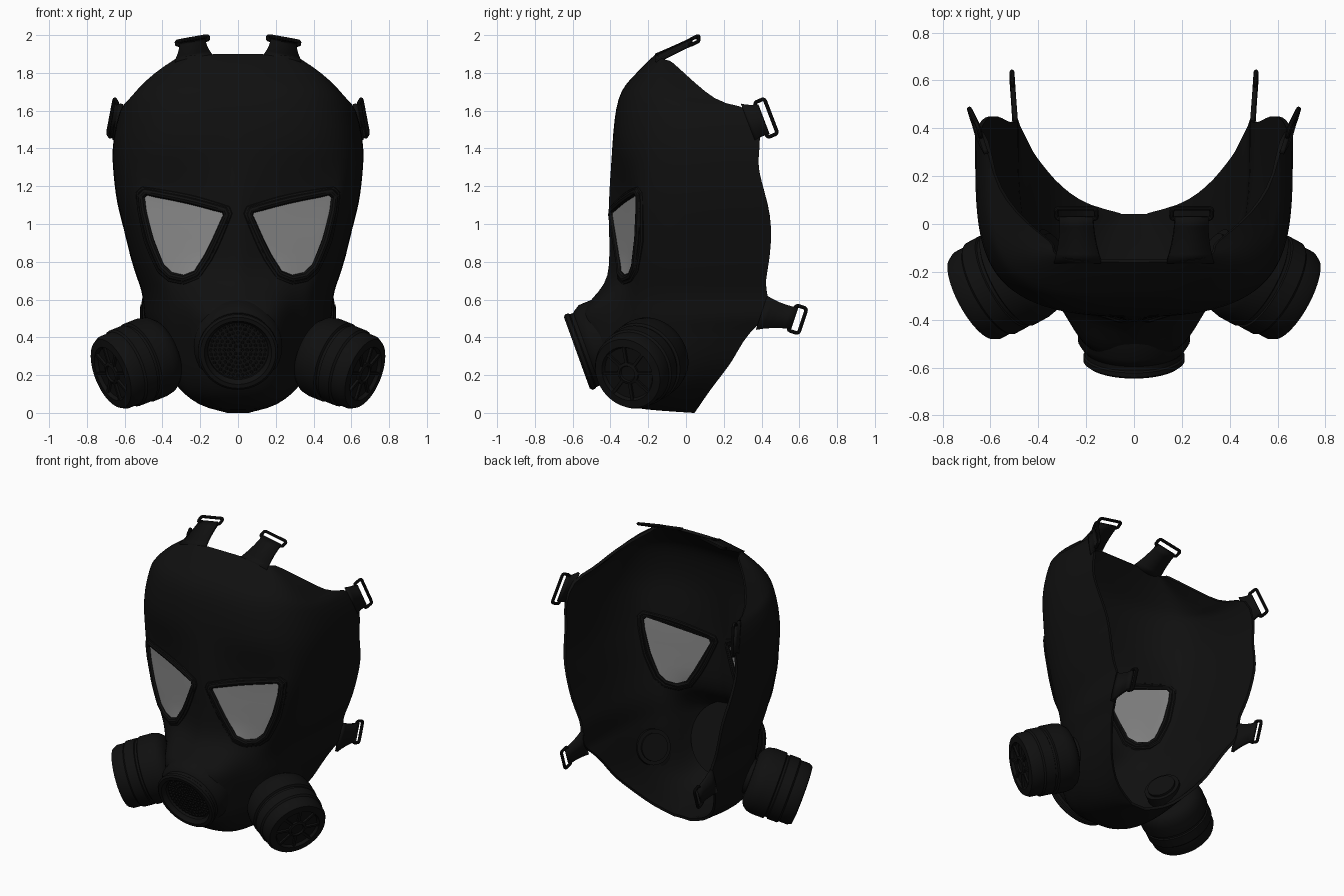
import bpy, bmesh, math
from mathutils import Vector, Matrix
from mathutils.bvhtree import BVHTree

if "Cube" in bpy.data.objects:
    bpy.data.objects.remove(bpy.data.objects["Cube"])

rubber = bpy.data.materials.new("black_rubber")
rubber.diffuse_color = (0.005, 0.005, 0.005, 1)
rubber.use_nodes = True
rubber.node_tree.nodes["Principled BSDF"].inputs["Base Color"].default_value = rubber.diffuse_color
glass = bpy.data.materials.new("grey_lens")
glass.diffuse_color = (0.25, 0.25, 0.25, 1)
glass.use_nodes = True
glass.node_tree.nodes["Principled BSDF"].inputs["Base Color"].default_value = glass.diffuse_color


def make(name, bm, mirror=False, mat=rubber):
    me = bpy.data.meshes.new(name)
    bm.to_mesh(me)
    bm.free()
    ob = bpy.data.objects.new(name, me)
    bpy.context.collection.objects.link(ob)
    me.materials.append(mat)
    if mirror:
        ob.modifiers.new("mirror", 'MIRROR')
    return ob


def bake(ob):
    dg = bpy.context.evaluated_depsgraph_get()
    me = bpy.data.meshes.new_from_object(ob.evaluated_get(dg))
    ob.modifiers.clear()
    ob.data = me


def axis_frame(origin, n):
    return Matrix.Translation(origin) @ Vector(n).to_track_quat('Z', 'Y').to_matrix().to_4x4()


def lathe(bm, profile, M, n=40):
    rings = []
    for r, h in profile:
        rings.append([bm.verts.new(M @ Vector((r * math.cos(2 * math.pi * i / n),
                                               r * math.sin(2 * math.pi * i / n), h)))
                      for i in range(n)])
    for a, b in zip(rings, rings[1:]):
        for i in range(n):
            j = (i + 1) % n
            bm.faces.new((a[i], a[j], b[j], b[i]))
    bm.faces.new(rings[0][::-1])
    bm.faces.new(rings[-1])


def tube(name, loops, radius):
    cu = bpy.data.curves.new(name, 'CURVE')
    cu.dimensions = '3D'
    cu.bevel_depth = radius
    cu.bevel_resolution = 3
    for pts in loops:
        sp = cu.splines.new('POLY')
        sp.points.add(len(pts) - 1)
        for q, p in zip(sp.points, pts):
            q.co = (*p, 1)
        sp.use_cyclic_u = True
    tmp = bpy.data.objects.new(name, cu)
    bpy.context.collection.objects.link(tmp)
    me = bpy.data.meshes.new_from_object(tmp.evaluated_get(bpy.context.evaluated_depsgraph_get()))
    bpy.data.objects.remove(tmp)
    bm = bmesh.new()
    bm.from_mesh(me)
    return make(name, bm)


# Face shell: rows of (front y, front z, snout bulge, edge x, edge y, edge z)
rows = [(.04, 0, 0, .06, .045, 0), (-.15, .012, 0, .2, .08, .05), (-.27, .025, .01, .28, .13, .12),
        (-.33, .06, .05, .35, .19, .2), (-.36, .13, .09, .4, .25, .28), (-.38, .22, .12, .44, .3, .38),
        (-.39, .4, .15, .47, .37, .46), (-.395, .5, .165, .5, .42, .5), (-.4, .56, .14, .5, .44, .58),
        (-.4, .645, .06, .51, .425, .65), (-.405, .72, .01, .53, .42, .7), (-.41, .85, 0, .57, .445, .82),
        (-.415, 1, 0, .605, .455, .98), (-.415, 1.15, 0, .64, .435, 1.1), (-.4, 1.3, 0, .655, .4, 1.22),
        (-.39, 1.42, 0, .665, .375, 1.33), (-.38, 1.55, 0, .665, .4, 1.44), (-.36, 1.67, 0, .625, .37, 1.62),
        (-.32, 1.74, 0, .59, .2, 1.63), (-.28, 1.78, 0, .54, .1, 1.7), (-.22, 1.845, 0, .45, 0, 1.79),
        (-.16, 1.9, 0, .34, -.08, 1.865)]
N = 20
bm = bmesh.new()
grid = []
for yf, zf, b, xe, ye, ze in rows:
    line = []
    e = .68 - .2 * min(1, max(0, (zf - .4) / .5))
    flat = max(0, min(1, (zf - .56) / .15, (1.4 - zf) / .22))  # flattened planes around the eyes
    for c in range(-N, N + 1):
        u = abs(c) / N
        t = math.pi / 2 * (0.4 * u + 0.6 * (3 * u * u - 2 * u ** 3))
        x = xe * math.sin(t) ** .7
        k = max(0, math.cos(t))
        y = ye + (yf - ye) * k ** e
        y += flat * max(0, yf + .32 * x - y)
        y -= b * math.exp(-(x / .275) ** 6)
        line.append(bm.verts.new((math.copysign(x, c), y, zf + (ze - zf) * (1 - k))))
    grid.append(line)
for a, b in zip(grid, grid[1:]):
    for i in range(2 * N):
        bm.faces.new((a[i], a[i + 1], b[i + 1], b[i]))
shell = make("face_shell", bm)
shell.modifiers.new("sub", 'SUBSURF').levels = 1
sol = shell.modifiers.new("thick", 'SOLIDIFY')
sol.thickness, sol.offset = .018, -1
bake(shell)
bvh = BVHTree.FromPolygons([v.co for v in shell.data.vertices], [p.vertices for p in shell.data.polygons])

# Eye openings: lenses cut from the shell, with raised rims around them
eye = [Vector(p) for p in [(.075, 1.04), (.085, 1.065), (.28, 1.11), (.475, 1.157), (.497, 1.135),
                           (.485, 1.06), (.445, .92), (.395, .79), (.35, .745), (.285, .73),
                           (.225, .755), (.175, .84), (.12, .95)]]
mid = sum(eye, Vector((0, 0))) / len(eye)
bm = bmesh.new()
for s in (1, -1):
    f = bm.faces.new([bm.verts.new((s * p.x, -.8, p.y)) for p in eye])
    ext = bmesh.ops.extrude_face_region(bm, geom=[f], use_keep_orig=True)
    for v in ext['geom']:
        if isinstance(v, bmesh.types.BMVert):
            v.co.y = .0
bmesh.ops.recalc_face_normals(bm, faces=bm.faces)
eye_cutter = make("eye_cutter", bm)

vn = Vector((0, -.94, -.34)).normalized()
VM = axis_frame(Vector((0, -.545, .33)), vn)
bm = bmesh.new()
lathe(bm, [(.16, -.25), (.16, .3)], VM)
mouth_cutter = make("mouth_cutter", bm)

lens = shell.copy()
lens.data = shell.data.copy()
lens.name = "eye_lenses"
bpy.context.collection.objects.link(lens)
for ob, op, cut in ((lens, 'INTERSECT', eye_cutter), (shell, 'DIFFERENCE', eye_cutter),
                    (shell, 'DIFFERENCE', mouth_cutter)):
    m = ob.modifiers.new("cut", 'BOOLEAN')
    m.operation, m.object, m.solver = op, cut, 'EXACT'
    bake(ob)
lens.data.materials.clear()
lens.data.materials.append(glass)
for c in (eye_cutter, mouth_cutter):
    bpy.data.objects.remove(c)


def rim(offset, lift):
    loop = []
    for i, p in enumerate(eye):
        for k in range(4):
            q = p.lerp(eye[(i + 1) % len(eye)], k / 4)
            q = q + (q - mid).normalized() * offset
            hit = bvh.ray_cast(Vector((q.x, -1, q.y)), Vector((0, 1, 0)))[0]
            loop.append(Vector((q.x, hit.y - lift, q.y)))
    return [loop, [Vector((-p.x, p.y, p.z)) for p in loop]]


tube("eye_rims", rim(.02, -.004), .021)
tube("eye_outer_beads", rim(.038, -.01), .017)

# Voice outlet: flanged ring with dotted grille
bm = bmesh.new()
lathe(bm, [(.16, -.15), (.238, -.15), (.234, -.06), (.215, -.03), (.205, -.02), (.205, 0), (.212, .006),
           (.212, .025), (.2, .035), (.178, .035), (.17, .015), (.16, .008), (.16, -.012)], VM, 48)
for ring in range(1, 7):
    n = 6 * ring
    for i in range(n):
        a = 2 * math.pi * i / n
        P = VM @ Matrix.Translation((.024 * ring * math.cos(a), .024 * ring * math.sin(a), -.008))
        bmesh.ops.create_cone(bm, cap_ends=True, segments=6, radius1=.009, radius2=.006, depth=.014, matrix=P)
make("voice_outlet", bm)

# Filter canisters on both cheeks, with spoked end and inner plug
CM = axis_frame(Vector((.403, -.163, .315)), (.83, -.45, -.33))
bm = bmesh.new()
lathe(bm, [(.15, -.02), (.19, 0), (.212, .03), (.22, .07), (.22, .145), (.207, .152), (.207, .166), (.215, .17),
           (.215, .235), (.205, .245), (.205, .3), (.192, .325), (.15, .33), (.14, .312)], CM, 48)
lathe(bm, [(.06, .3), (.06, .325), (.045, .33), (.04, .32)], CM, 24)
for i in range(8):
    S = CM @ Matrix.Rotation(math.pi * i / 4, 4, 'Z') @ Matrix.Translation((.1, 0, .316))
    bmesh.ops.create_cube(bm, size=1, matrix=S @ Matrix.Diagonal((.1, .016, .018, 1)))
lathe(bm, [(.115, -.085), (.115, 0)], CM, 32)
lathe(bm, [(.09, -.1), (.09, 0)], CM, 32)
make("filter_canisters", bm, True)

# Strap tabs ending in wire buckles: root, tip, width direction, root/tip width, buckle width, buckle depth
tabs = {"top": ((.235, -.16, 1.875), (.24, .03, 1.965), (1, 0, -.18), .2, .14, .17, .045),
        "upper_side": ((.635, .33, 1.54), (.66, .41, 1.555), (.04, .08, -.21), .21, .17, .2, .055),
        "lower_side": ((.495, .40, .53), (.507, .575, .5), (0, .05, .15), .19, .12, .14, .055)}
for name, (p0, p1, w, w0, w1, bw, bd) in tabs.items():
    p0, p1, w = Vector(p0), Vector(p1), Vector(w).normalized()
    bm = bmesh.new()
    stations = []
    for k in range(6):
        t = k / 5
        c, h = p0.lerp(p1, t), (w1 + (w0 - w1) * (1 - t) ** 2) / 2
        stations.append((bm.verts.new(c - w * h), bm.verts.new(c + w * h)))
    for a, b in zip(stations, stations[1:]):
        bm.faces.new((a[0], a[1], b[1], b[0]))
    tab = make(name + "_strap_tabs", bm, True)
    sol = tab.modifiers.new("thick", 'SOLIDIFY')
    sol.thickness, sol.offset = .02, 0
    d = p1 - p0
    d = (d - w * d.dot(w)).normalized()
    loops = []
    for s in (1, -1):
        loop = []
        for sx, sy, a0 in ((1, 1, 0), (-1, 1, 90), (-1, -1, 180), (1, -1, 270)):
            for k in range(4):
                a = math.radians(a0 + 30 * k)
                q = p1 + d * .015 + w * (sx * (bw / 2 - .015) + .015 * math.cos(a)) \
                    + d * (sy * (bd / 2 - .01) + .012 * math.sin(a))
                loop.append(Vector((s * q.x, q.y, q.z)))
        loops.append(loop)
    tube(name + "_buckles", loops, .01)

# Smooth shading with sharp edges kept
for ob in bpy.context.scene.objects:
    ob.select_set(ob.type == 'MESH')
bpy.context.view_layer.objects.active = shell
bpy.ops.object.shade_smooth_by_angle(angle=math.radians(35))
